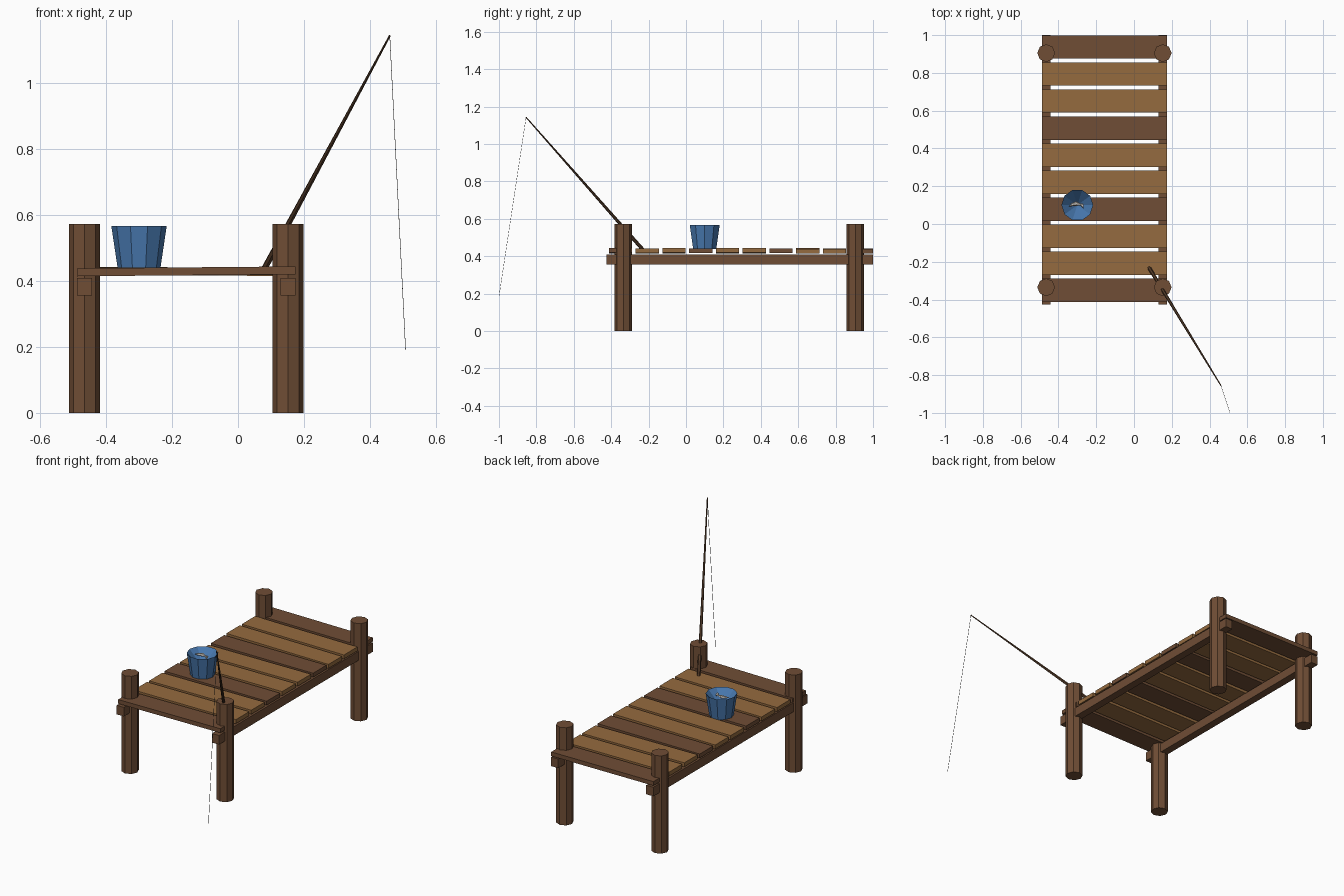
import bpy, bmesh, math, random
from mathutils import Vector

random.seed(4)
cube = bpy.data.objects.get("Cube")
if cube:
    bpy.data.objects.remove(cube)


def material(name, rgb):
    m = bpy.data.materials.new(name)
    m.use_nodes = True
    m.diffuse_color = (*rgb, 1)
    m.node_tree.nodes["Principled BSDF"].inputs["Base Color"].default_value = (*rgb, 1)
    return m


BROWN = material("dark wood", (0.16, 0.075, 0.036))
TAN = material("light wood", (0.30, 0.147, 0.05))
ROD = material("rod wood", (0.09, 0.045, 0.022))
BLUE = material("bucket blue", (0.065, 0.19, 0.43))
SILVER = material("fish silver", (0.55, 0.52, 0.48))
LINE = material("line grey", (0.06, 0.06, 0.06))


def finish(name, bm, mat):
    bmesh.ops.recalc_face_normals(bm, faces=bm.faces)
    mesh = bpy.data.meshes.new(name)
    bm.to_mesh(mesh)
    bm.free()
    mesh.materials.append(mat)
    obj = bpy.data.objects.new(name, mesh)
    bpy.context.collection.objects.link(obj)
    return obj


def box(name, size, loc, mat, tilt=0):
    bm = bmesh.new()
    bmesh.ops.create_cube(bm, size=1)
    bmesh.ops.scale(bm, vec=size, verts=bm.verts)
    obj = finish(name, bm, mat)
    obj.location = loc
    obj.rotation_euler.y = tilt
    return obj


def rod(name, a, b, r1, r2, sides, mat):
    """Tapered prism running from a to b."""
    a, b = Vector(a), Vector(b)
    bm = bmesh.new()
    bmesh.ops.create_cone(bm, cap_ends=True, segments=sides, radius1=r1,
                          radius2=r2, depth=(b - a).length)
    obj = finish(name, bm, mat)
    obj.location = (a + b) / 2
    obj.rotation_mode = 'QUATERNION'
    obj.rotation_quaternion = Vector((0, 0, 1)).rotation_difference(b - a)
    return obj


# Posts and the two long beams
for side, x in (("right", -0.465), ("left", 0.152)):
    for end, y in (("front", -0.335), ("back", 0.905)):
        rod(f"{end}_{side}_post", (x, y, 0), (x, y, 0.572), 0.047, 0.047, 8, BROWN)
    box(f"{side}_beam", (0.046, 1.425, 0.053), (x, 0.287, 0.383), BROWN)

# Deck planks, every third one dark, each slightly crooked
for i in range(10):
    tilt = math.radians(-0.5 if i == 0 else random.uniform(-0.5, 0.5))
    box(f"plank_{i + 1}", (0.662, 0.124, 0.024), (-0.157, -0.35 + i * 0.143, 0.429),
        BROWN if i % 3 == 0 else TAN, tilt)

# Bucket: tapered outer wall, hollow narrowing to a point
bm = bmesh.new()
rings = []
for r, z in ((0.065, 0.44), (0.084, 0.567)):
    rings.append([bm.verts.new((r * math.cos(math.tau * k / 10),
                                r * math.sin(math.tau * k / 10), z)) for k in range(10)])
pit = bm.verts.new((0, 0, 0.48))
bm.faces.new(rings[0])
for k in range(10):
    n = (k + 1) % 10
    bm.faces.new((rings[0][k], rings[0][n], rings[1][n], rings[1][k]))
    bm.faces.new((rings[1][k], rings[1][n], pit))
finish("bucket", bm, BLUE).location = (-0.3, 0.1, 0)

# Curved fish lying in the bucket: tapered body and flared tail
bm = bmesh.new()
loops = []
for t, w in ((-1, 0.002), (-0.6, 0.009), (0, 0.012), (0.55, 0.005), (1, 0.013)):
    loops.append([bm.verts.new((0.038 * t, 0.008 - 0.014 * t * t + w * math.cos(math.tau * k / 6),
                                0.55 + 0.7 * w * math.sin(math.tau * k / 6))) for k in range(6)])
for a, b in zip(loops, loops[1:]):
    for k in range(6):
        bm.faces.new((a[k], a[k - 1], b[k - 1], b[k]))
bm.faces.new(loops[0])
bm.faces.new(loops[-1])
finish("fish", bm, SILVER).location = (-0.305, 0.1, 0)

# Fishing rod leaning on the front left post, with its line
tip = (0.46, -0.855, 1.143)
rod("fishing_rod", (0.08, -0.232, 0.437), tip, 0.01, 0.003, 6, ROD)
rod("fishing_line", tip, (0.508, -0.999, 0.19), 0.001, 0.001, 4, LINE)
